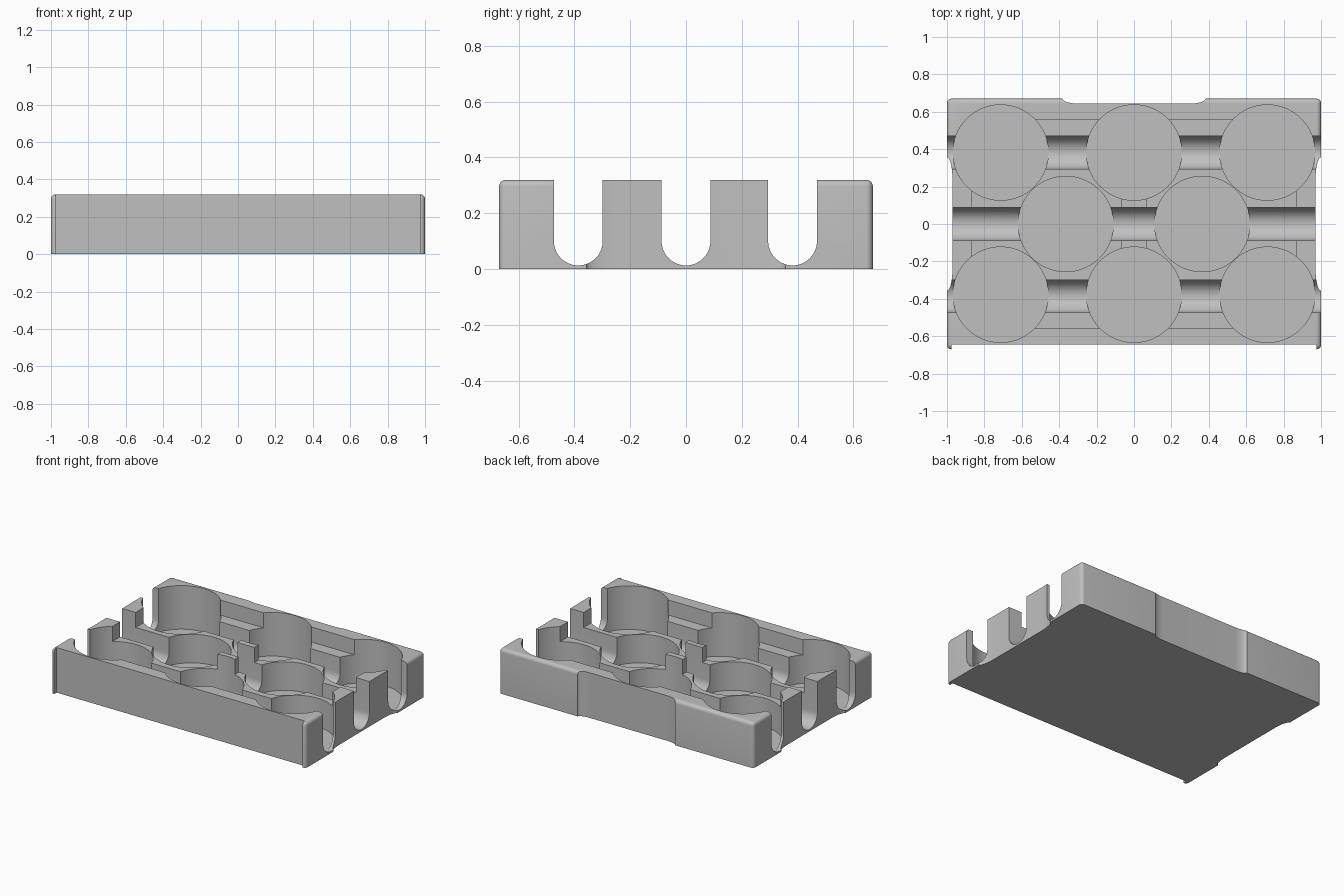
import bpy, bmesh, math
from mathutils import Matrix

if "Cube" in bpy.data.objects:
    bpy.data.objects.remove(bpy.data.objects["Cube"], do_unlink=True)

HALF_X, HALF_Y, HEIGHT = 1.0, 0.67, 0.32
FLOOR = 0.010

grey = bpy.data.materials.new("plain_grey")
grey.use_nodes = True
colour = (0.53, 0.53, 0.53, 1)
grey.diffuse_color = colour
grey.node_tree.nodes["Principled BSDF"].inputs["Base Color"].default_value = colour


def make_object(name, bm):
    bmesh.ops.recalc_face_normals(bm, faces=bm.faces[:])
    mesh = bpy.data.meshes.new(name)
    bm.to_mesh(mesh)
    bm.free()
    mesh.materials.append(grey)
    obj = bpy.data.objects.new(name, mesh)
    bpy.context.collection.objects.link(obj)
    return obj


def box(bm, x0, x1, y0, y1, z0, z1):
    mat = Matrix.Translation(((x0 + x1) / 2, (y0 + y1) / 2, (z0 + z1) / 2)) \
        @ Matrix.Diagonal((x1 - x0, y1 - y0, z1 - z0, 1))
    bmesh.ops.create_cube(bm, size=1, matrix=mat)


def prism(bm, points, direction):
    """Extrude a closed outline of 3D points along a direction."""
    face = bm.faces.new([bm.verts.new(p) for p in points])
    grown = bmesh.ops.extrude_face_region(bm, geom=[face])
    verts = [g for g in grown["geom"] if isinstance(g, bmesh.types.BMVert)]
    bmesh.ops.translate(bm, verts=verts, vec=direction)


# Solid block with rounded corners and rounded top rim
bm = bmesh.new()
box(bm, -HALF_X, HALF_X, -HALF_Y, HALF_Y, 0, HEIGHT)
rim = [e for e in bm.edges if max(v.co.z for v in e.verts) > HEIGHT / 2]
bmesh.ops.bevel(bm, geom=rim, offset=0.024, segments=5, profile=0.5, affect='EDGES')
tray = make_object("holder_tray", bm)
bpy.context.view_layer.objects.active = tray
tray.select_set(True)


def cut(bm):
    cutter = make_object("cutter", bm)
    cutter.hide_render = True
    mod = tray.modifiers.new("cut", 'BOOLEAN')
    mod.operation, mod.solver, mod.object = 'DIFFERENCE', 'EXACT', cutter
    bpy.ops.object.modifier_apply(modifier=mod.name)
    bpy.data.objects.remove(cutter, do_unlink=True)


# Lowered areas inside the rim, leaving centre posts and side posts
for s in (-1, 1):
    bm = bmesh.new()
    x0, x1 = sorted((s * 0.067, s * 0.865))
    box(bm, x0, x1, -0.555, 0.555, 0.213, 1)
    cut(bm)

# Round pockets in three staggered rows
for y, xs in ((0.382, (-0.713, 0, 0.713)), (0, (-0.365, 0.365)), (-0.378, (-0.713, 0, 0.713))):
    for x in xs:
        bm = bmesh.new()
        bmesh.ops.create_cone(bm, cap_ends=True, segments=96, radius1=0.255, radius2=0.255,
                              depth=1, matrix=Matrix.Translation((x, y, FLOOR + 0.5)))
        cut(bm)

# U-shaped channels running side to side
R = 0.0875
for y in (-0.386, 0, 0.382):
    arc = [math.pi + math.pi * i / 28 for i in range(29)]
    outline = [(-1.2, y + R * math.cos(a), 0.013 + R + R * math.sin(a)) for a in arc]
    outline += [(-1.2, y + R, 0.6), (-1.2, y - R, 0.6)]
    bm = bmesh.new()
    prism(bm, outline, (2.4, 0, 0))
    cut(bm)


def recess_outline(half, run, depth):
    """Shallow recess with curved ends: pairs of along and inward distance."""
    steps = [i / 10 for i in range(11)]
    end = [(half - run * (1 - math.cos(t * math.pi / 2)), depth * math.sin(t * math.pi / 2))
           for t in steps]
    end = [(half, -0.2)] + end
    return end + [(-a, d) for a, d in reversed(end)]


# Grip recess in the back wall
bm = bmesh.new()
prism(bm, [(a, HALF_Y - d, -0.2) for a, d in recess_outline(0.382, 0.08, 0.026)], (0, 0, 1))
cut(bm)

# Matching recess in both side walls
for s in (-1, 1):
    bm = bmesh.new()
    prism(bm, [(s * (HALF_X - d), a, -0.2) for a, d in recess_outline(0.356, 0.11, 0.029)], (0, 0, 1))
    cut(bm)

# Flat front panel set back between two corner lips
bm = bmesh.new()
box(bm, -0.975, 0.975, -0.9, -0.643, -0.2, 1)
cut(bm)

bpy.ops.object.shade_smooth_by_angle(angle=math.radians(30))
